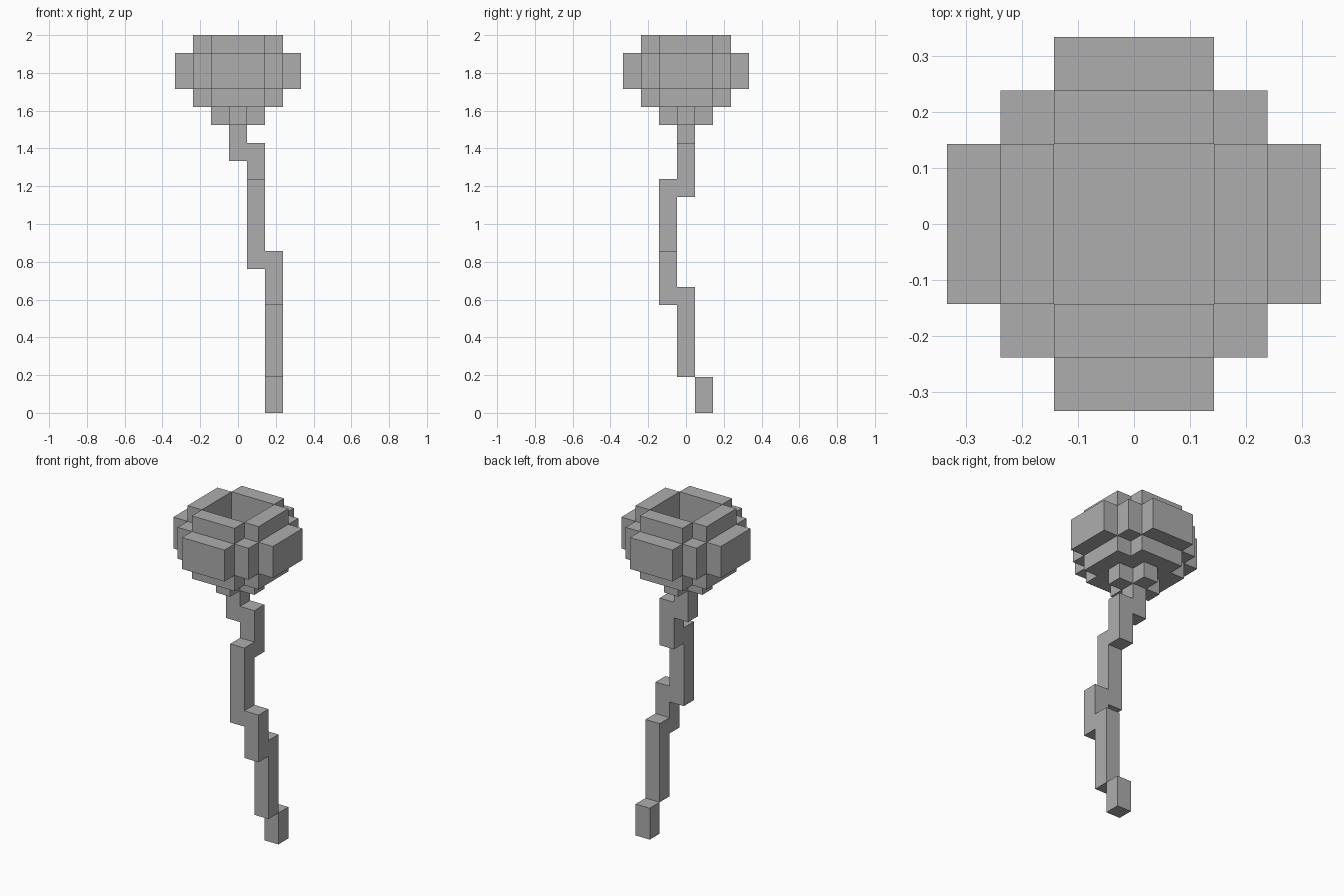
import bpy, bmesh, math
from mathutils import Vector

cube = bpy.data.objects.get("Cube")
if cube:
    bpy.data.objects.remove(cube, do_unlink=True)

U = 2 / 21  # block size

grey = bpy.data.materials.new("plain_grey")
grey.use_nodes = True
colour = (0.42, 0.42, 0.42, 1)
grey.diffuse_color = colour
grey.node_tree.nodes["Principled BSDF"].inputs["Base Color"].default_value = colour


def build_blocks(name, cells):
    """Outer skin of a set of unit blocks, with coplanar faces merged."""
    bm = bmesh.new()
    for cell in cells:
        centre = Vector(cell) + Vector((0, 0, 0.5))
        for axis in range(3):
            for sign in (-1, 1):
                n = Vector((0, 0, 0))
                n[axis] = sign
                if tuple(int(c + d) for c, d in zip(cell, n)) in cells:
                    continue
                a = Vector((0, 0, 0))
                a[(axis + 1) % 3] = 1
                b = n.cross(a)
                mid = centre + n / 2
                corners = [mid + (a * s + b * t) / 2
                           for s, t in ((-1, -1), (1, -1), (1, 1), (-1, 1))]
                bm.faces.new([bm.verts.new(p * U) for p in corners])
    bmesh.ops.remove_doubles(bm, verts=bm.verts, dist=U / 100)
    bmesh.ops.dissolve_limit(bm, angle_limit=math.radians(1),
                             verts=bm.verts, edges=bm.edges)
    mesh = bpy.data.meshes.new(name)
    bm.to_mesh(mesh)
    bm.free()
    mesh.materials.append(grey)
    obj = bpy.data.objects.new(name, mesh)
    bpy.context.collection.objects.link(obj)


def in_bowl(x, y, z):
    """Rounded, open-topped bowl, layer by layer."""
    near, far = sorted((abs(x), abs(y)))
    if z == 16:                       # cross-shaped foot
        return near + far <= 1
    if z == 17:                       # floor
        return far <= 2 and near <= 1
    if z == 20:                       # rim
        return far == 2 and near <= 1
    return far == 2 or (far == 3 and near <= 1)  # thick walls


span = range(-3, 4)
build_blocks("bowl", {(x, y, z) for x in span for y in span
                      for z in range(16, 21) if in_bowl(x, y, z)})

# Crooked stem: column x, y, bottom, top
columns = [(0, 0, 14, 16), (1, 0, 12, 15), (1, -1, 8, 13),
           (2, -1, 6, 9), (2, 0, 2, 7), (2, 1, 0, 2)]
build_blocks("stem", {(x, y, z) for x, y, low, high in columns
                      for z in range(low, high)})
